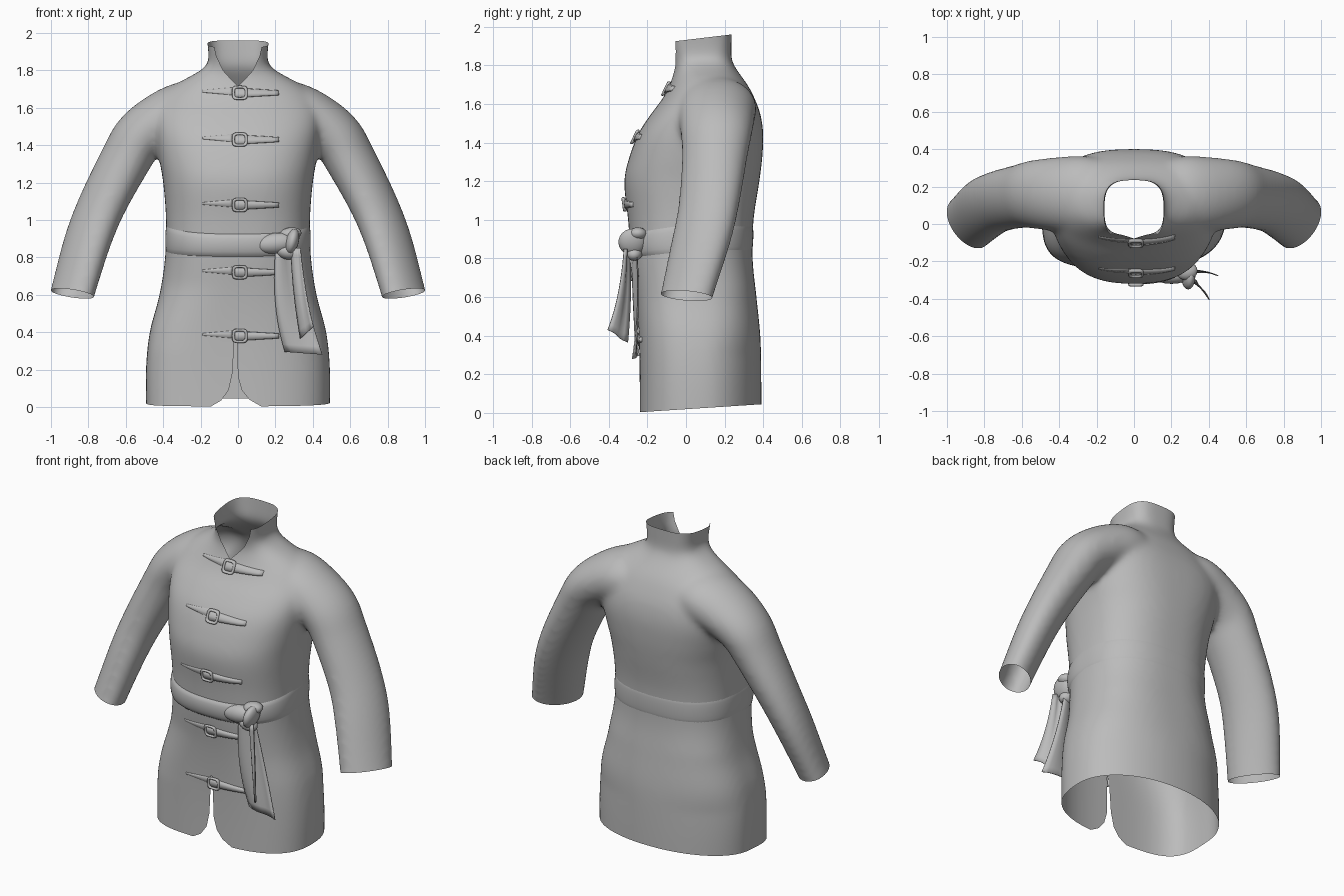
import bpy, bmesh, math
from mathutils import Vector
from mathutils.bvhtree import BVHTree

if "Cube" in bpy.data.objects:
    bpy.data.objects.remove(bpy.data.objects["Cube"])

cloth = bpy.data.materials.new("grey cloth")
cloth.diffuse_color = (0.5, 0.5, 0.5, 1)
cloth.use_nodes = True
cloth.node_tree.nodes["Principled BSDF"].inputs["Base Color"].default_value = cloth.diffuse_color

# torso rings: height, half width, front y, back y, roundness exponent
RINGS = [(-.1, .49, -.24, .39, 2.7), (.2, .492, -.24, .39, 2.7), (.4, .472, -.245, .385, 2.7),
         (.6, .42, -.26, .365, 2.6), (.8, .39, -.285, .345, 2.5), (1.0, .385, -.30, .35, 2.5),
         (1.2, .40, -.32, .38, 2.5), (1.32, .42, -.295, .395, 2.6), (1.45, .44, -.245, .40, 2.7),
         (1.55, .45, -.18, .385, 2.6), (1.63, .43, -.12, .355, 2.4), (1.69, .385, -.088, .325, 2.2),
         (1.74, .31, -.07, .29, 2.1), (1.79, .215, -.06, .255, 2.3), (1.83, .165, -.065, .236, 2.9),
         (1.89, .158, -.08, .235, 3.2), (2.05, .178, -.105, .24, 3.2)]


# smooth interpolation of table rows by their first column
def spline(rows, t):
    for i in range(len(rows) - 1):
        a, b = rows[i], rows[i + 1]
        if a[0] <= t <= b[0]:
            p, q = rows[max(i - 1, 0)], rows[min(i + 2, len(rows) - 1)]
            h = b[0] - a[0]
            u = (t - a[0]) / h
            out = []
            for k in range(len(a)):
                ma = (b[k] - p[k]) / (b[0] - p[0]) * h
                mb = (q[k] - a[k]) / (q[0] - a[0]) * h
                out.append((2 * u**3 - 3 * u**2 + 1) * a[k] + (u**3 - 2 * u**2 + u) * ma
                           + (3 * u**2 - 2 * u**3) * b[k] + (u**3 - u**2) * mb)
            return out


def torso_point(z, ang, grow=0.0):
    _, w, f, b, e = spline(RINGS, z)
    c, s = math.cos(ang), math.sin(ang)
    # skirt: rounder behind, squarer at one front corner
    skirt = min(1, max(0, (.65 - z) / .35))
    e += skirt * (-.6 if s > 0 else 1.2 if c < 0 else 0)
    x = math.copysign(abs(c) ** (2 / e), c) * (w + grow)
    y = math.copysign(abs(s) ** (2 / e), s) * ((b - f) / 2 + grow) + (b + f) / 2
    return Vector((x, y, z))


def loft(bm, rings, caps=True, closed=True):
    vs = [[bm.verts.new(p) for p in r] for r in rings]
    n = len(vs[0])
    for a, b in zip(vs, vs[1:]):
        for i in range(n if closed else n - 1):
            j = (i + 1) % n
            bm.faces.new((a[i], a[j], b[j], b[i]))
    if caps:
        bm.faces.new(vs[0][::-1])
        bm.faces.new(vs[-1])


def make(name, bm):
    bmesh.ops.recalc_face_normals(bm, faces=bm.faces[:])
    me = bpy.data.meshes.new(name)
    bm.to_mesh(me)
    bm.free()
    me.materials.append(cloth)
    ob = bpy.data.objects.new(name, me)
    bpy.context.collection.objects.link(ob)
    me.shade_smooth()
    return ob


# coat body: torso and sleeve solids fused into one skin
bm = bmesh.new()
N = 72
loft(bm, [[torso_point(-.1 + 2.15 * k / 70, 2 * math.pi * i / N) for i in range(N)] for k in range(71)])
# sleeve stations: index, x, y, z, half width, half depth, twist
SLEEVE = [(0, .17, .145, 1.60, .14, .20, 0), (1, .28, .155, 1.58, .16, .21, 0), (2, .40, .158, 1.535, .152, .20, 0),
          (3, .525, .158, 1.445, .142, .185, .05), (4, .605, .148, 1.315, .135, .17, .1),
          (5, .725, .12, 1.085, .124, .16, .2), (6, .805, .078, .885, .117, .157, .28),
          (7, .885, .005, .61, .106, .142, .36), (8, .915, -.025, .50, .105, .14, .36)]
STEPS = 40
for side in (1, -1):
    rings = []
    for k in range(STEPS + 1):
        t = 8 * k / STEPS
        _, x, y, z, hw, hd, tw = spline(SLEEVE, t)
        p, q = spline(SLEEVE, max(t - .4, 0)), spline(SLEEVE, min(t + .4, 8))
        d = Vector((q[1] - p[1], 0, q[3] - p[3])).normalized()
        u = Vector((-d.z, 0, d.x))
        rings.append([])
        for i in range(32):
            a = 2 * math.pi * i / 32
            dy = hd * math.sin(a)
            v = Vector((x, y, z)) + u * (hw * math.cos(a) + tw * dy) + Vector((0, dy, 0))
            rings[-1].append((v.x * side, v.y, v.z))
    loft(bm, rings)
coat = make("coat_body", bm)
m = coat.modifiers.new("fuse", 'REMESH')
m.mode, m.voxel_size = 'VOXEL', 0.016
m = coat.modifiers.new("soften", 'SMOOTH')
m.factor, m.iterations = 0.5, 14
fused = bpy.data.meshes.new_from_object(coat.evaluated_get(bpy.context.evaluated_depsgraph_get()))
coat.modifiers.clear()
coat.data = fused
if not fused.materials:
    fused.materials.append(cloth)

# open the hem, cuffs, collar, front slit and neck notch
bm = bmesh.new()
bm.from_mesh(fused)
tree = BVHTree.FromBMesh(bm)


def cut(co, no, region):
    fs = [f for f in bm.faces if region(f.calc_center_median())]
    geom = set(fs) | {e for f in fs for e in f.edges} | {v for f in fs for v in f.verts}
    bmesh.ops.bisect_plane(bm, geom=list(geom), plane_co=co, plane_no=no, dist=1e-5)


def remove(rule):
    fs = [f for f in bm.faces if rule(f.calc_center_median())]
    bmesh.ops.delete(bm, geom=fs, context='FACES')


def trim(co, no, region):
    co, no = Vector(co), Vector(no)
    cut(co, no, region)
    remove(lambda c: region(c) and (c - co).dot(no) > 0)


def notch(path, region, above):
    for (x0, z0), (x1, z1) in zip(path, path[1:]):
        cut((x0, 0, z0), (z1 - z0, 0, x0 - x1),
            lambda c: region(c) and min(x0, x1) - .03 < c.x < max(x0, x1) + .03
            and min(z0, z1) - .03 < c.z < max(z0, z1) + .03)

    def inside(c):
        if not region(c):
            return False
        for (x0, z0), (x1, z1) in zip(path, path[1:]):
            if x0 <= c.x < x1:
                edge = z0 + (z1 - z0) * (c.x - x0) / (x1 - x0)
                return c.z > edge if above else c.z < edge
        return False
    remove(inside)


trim((0, -.25, .003), (0, .065, -1), lambda c: c.z < .2)
trim((0, 0, 1.932), (0, -.12, 1), lambda c: c.z > 1.85)
for s in (1, -1):
    trim((s * .885, 0, .607), (s * .245, -.18, -1), lambda c: c.x * s > .6 and c.z < .8)
notch([(-.15, 0), (-.09, .035), (-.05, .09), (-.03, .18), (-.016, .42), (-.008, .42), (0, .16),
       (.02, .09), (.06, .04), (.13, 0)], lambda c: c.y < 0 and c.z < .5, False)
notch([(-.135, 1.96), (-.115, 1.875), (-.08, 1.80), (-.035, 1.75), (0, 1.715), (.035, 1.75), (.08, 1.80),
       (.115, 1.875), (.135, 1.96)], lambda c: c.y < .06 and c.z > 1.65, True)
bm.to_mesh(fused)
bm.free()
fused.shade_smooth()


def on_front(x, z, lift):
    hit = tree.ray_cast(Vector((x, -2, z)), Vector((0, 1, 0)))[0]
    return Vector((x, hit.y - lift, z))


# belt: soft band that dips at the front and sinks into the back
bm = bmesh.new()
rings = []
for k in range(9):
    t = k / 4 - 1
    ring = []
    for i in range(96):
        a = 2 * math.pi * i / 96
        front = max(0, -math.sin(a))
        z = .905 - .04 * front + t * (.09 - .02 * front)
        ring.append(torso_point(z, a, -.012 + (.016 + .014 * front) * math.sqrt(1 - t * t)))
    rings.append(ring)
loft(bm, rings, caps=False)
make("belt", bm)

# knot: crossing lumps of cloth
bm = bmesh.new()
for (x, y, z), (a, b, c), tilt in [((.20, -.27, .875), (.11, .05, .055), .12),
                                   ((.29, -.28, .885), (.035, .07, .07), -.25),
                                   ((.28, -.25, .925), (.06, .05, .035), .15),
                                   ((.26, -.27, .83), (.06, .045, .04), -.3)]:
    vs = bmesh.ops.create_uvsphere(bm, u_segments=20, v_segments=12, radius=1)['verts']
    for v in vs:
        px, pz = v.co.x * a, v.co.z * c
        v.co = (x + px * math.cos(tilt) - pz * math.sin(tilt), y + v.co.y * b,
                z + px * math.sin(tilt) + pz * math.cos(tilt))
make("belt_knot", bm)


# hanging sash tails: ribbons between two edge paths
def ribbon(name, left, right):
    def at(p, t):
        a, b, c = map(Vector, p)
        ctrl = 2 * b - (a + c) / 2
        return a * (1 - t) ** 2 + ctrl * 2 * t * (1 - t) + c * t * t
    b = bmesh.new()
    rows = []
    for k in range(13):
        l, r = at(left, k / 12), at(right, k / 12)
        rows.append([l.lerp(r, j / 6) + Vector((0, -.008 * math.sin(j * math.pi / 3), 0)) for j in range(7)])
    loft(b, rows, caps=False, closed=False)
    make(name, b).modifiers.new("thickness", 'SOLIDIFY').thickness = .005


ribbon("front_sash_tail", [(.285, -.29, .85), (.30, -.285, .62), (.335, -.30, .365)],
       [(.335, -.32, .85), (.365, -.35, .62), (.405, -.405, .43)])
ribbon("rear_sash_tail", [(.20, -.28, .84), (.20, -.27, .55), (.25, -.245, .295)],
       [(.30, -.26, .84), (.37, -.255, .55), (.45, -.28, .28)])


# closures: tapered straps and a square buckle following the chest
def strap(name, x0, x1, z, h0, h1, lift):
    b = bmesh.new()
    rows = []
    for k in range(11):
        x = x0 + (x1 - x0) * k / 10
        h = h0 + (h1 - h0) * k / 10
        rows.append([on_front(x, z + h * s, l) for s, l in
                     ((-1, .0005), (-.9, lift), (0, lift * 1.15), (.9, lift), (1, .0005))])
    loft(b, rows, caps=False, closed=False)
    b.verts.ensure_lookup_table()
    for end in (b.verts[:5], b.verts[-5:]):
        b.faces.new(end)
    make(name, b)


def buckle(name, x, z):
    b = bmesh.new()
    rows = []
    base = on_front(x, z, 0)
    slope = (on_front(x, z + .03, 0).y - on_front(x, z - .03, 0).y) / .06
    for k in range(24):
        a = 2 * math.pi * k / 24
        dx, dz = (math.copysign(abs(v) ** .5, v) for v in (math.cos(a), math.sin(a)))
        row = []
        for j in range(8):
            q = 2 * math.pi * j / 8
            r = .031 + .007 * math.cos(q)
            row.append((x + dx * r * 1.1, base.y + slope * dz * r - .011 + .01 * math.sin(q), z + dz * r))
        rows.append(row)
    loft(b, rows + [rows[0]], caps=False)
    bmesh.ops.remove_doubles(b, verts=b.verts[:], dist=1e-5)
    make(name, b)


for n, z in enumerate((1.68, 1.43, 1.08, .72, .38), 1):
    strap(f"strap_{n}", -.03, .22, z, .028, .013, .011)
    strap(f"under_strap_{n}", -.19, -.03, z + .008, .006, .02, .003)
    buckle(f"buckle_{n}", .01, z)
